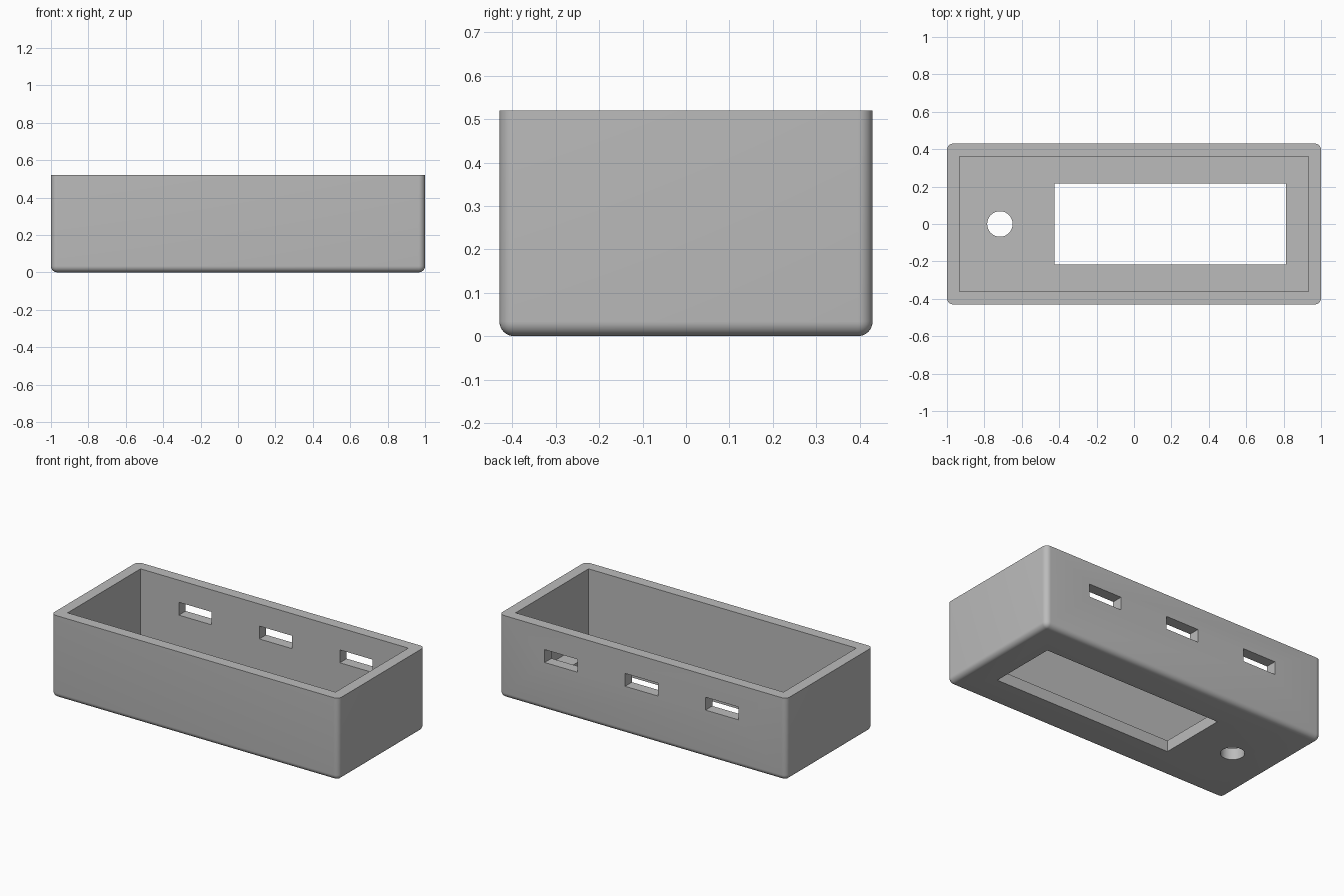
import bpy, bmesh
from mathutils import Vector

old = bpy.data.objects.get("Cube")
if old:
    bpy.data.objects.remove(old)

LENGTH, DEPTH, HEIGHT = 2.0, 0.86, 0.52
WALL, FLOOR, RADIUS = 0.068, 0.07, 0.034

grey = bpy.data.materials.new("plain grey")
grey.use_nodes = True
colour = (0.5, 0.5, 0.5, 1)
grey.diffuse_color = colour
grey.node_tree.nodes["Principled BSDF"].inputs["Base Color"].default_value = colour


def add_object(name, bm):
    mesh = bpy.data.meshes.new(name)
    bm.to_mesh(mesh)
    bm.free()
    mesh.materials.append(grey)
    obj = bpy.data.objects.new(name, mesh)
    bpy.context.collection.objects.link(obj)
    return obj


def box(low, high):
    bm = bmesh.new()
    bmesh.ops.create_cube(bm, size=1)
    low, high = Vector(low), Vector(high)
    for v in bm.verts:
        v.co = (low + high) / 2 + v.co * (high - low)
    return bm


# Outer shell: upright and bottom edges rounded, rim left square
x, y = LENGTH / 2, DEPTH / 2
bm = box((-x, -y, 0), (x, y, HEIGHT))
rounded = [e for e in bm.edges if any(v.co.z < 0.01 for v in e.verts)]
bmesh.ops.bevel(bm, geom=rounded, offset=RADIUS, segments=8, profile=0.5, affect='EDGES')
case = add_object("case", bm)

# Cavity, floor window and three slots through the back wall
cutters = [
    add_object("cavity_cutter", box((WALL - x, WALL - y, FLOOR), (x - WALL, y - WALL, HEIGHT + 0.1))),
    add_object("window_cutter", box((-0.425, -0.217, -0.1), (0.813, 0.217, FLOOR + 0.1))),
]
for i in (-1, 0, 1):
    cx = 0.009 + i * 0.56
    cutters.append(add_object("slot_cutter", box((cx - 0.114, y - 0.15, 0.3), (cx + 0.114, y + 0.1, 0.381))))

# Round button hole in the floor
bm = bmesh.new()
bmesh.ops.create_cone(bm, cap_ends=True, segments=48, radius1=0.068, radius2=0.068, depth=0.3)
bmesh.ops.translate(bm, verts=bm.verts, vec=(-0.717, 0, 0.04))
cutters.append(add_object("hole_cutter", bm))

bpy.ops.object.select_all(action='DESELECT')
bpy.context.view_layer.objects.active = case
case.select_set(True)
for cutter in cutters:
    mod = case.modifiers.new("cut", 'BOOLEAN')
    mod.object = cutter
    mod.operation = 'DIFFERENCE'
    mod.solver = 'EXACT'
    bpy.ops.object.modifier_apply(modifier=mod.name)
    bpy.data.objects.remove(cutter)

bpy.ops.object.shade_smooth_by_angle(angle=0.5)
